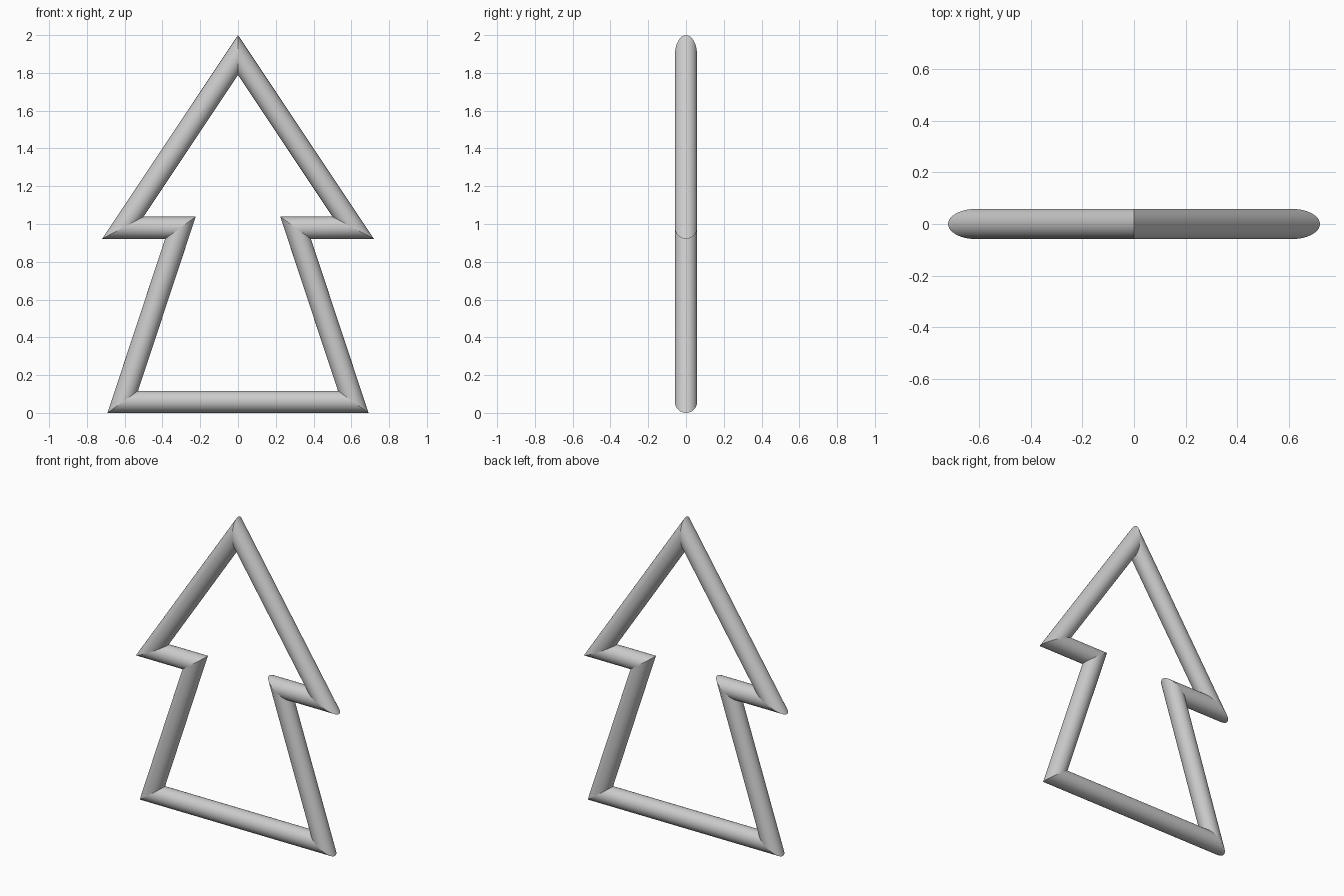
import bpy, bmesh, math
from mathutils import Vector

if "Cube" in bpy.data.objects:
    bpy.data.objects.remove(bpy.data.objects["Cube"])

R, SIDES = 0.0585, 48

# Centre line of the right half (x, z), mirrored to close the loop
half = [(0.61, 0.98), (0.305, 0.98), (0.61, R)]
path = [(0, 1.8945)] + half + [(-x, z) for x, z in reversed(half)]
path = [Vector((x, 0, z)) for x, z in path]
n = len(path)

# Round tube with true mitred corners
bm = bmesh.new()
rings = []
for i, p in enumerate(path):
    d_in = (p - path[i - 1]).normalized()
    d_out = (path[(i + 1) % n] - p).normalized()
    n_in = Vector((-d_in.z, 0, d_in.x))
    n_out = Vector((-d_out.z, 0, d_out.x))
    mitre = (n_in + n_out).normalized()
    mitre *= R / mitre.dot(n_in)
    ring = []
    for k in range(SIDES):
        a = math.tau * k / SIDES
        ring.append(bm.verts.new(p + mitre * math.cos(a) + Vector((0, R * math.sin(a), 0))))
    rings.append(ring)

for i in range(n):
    a, b = rings[i], rings[(i + 1) % n]
    for k in range(SIDES):
        j = (k + 1) % SIDES
        bm.faces.new((a[k], a[j], b[j], b[k])).smooth = True

# Crisp seams at the mitres
for ring in rings:
    for k in range(SIDES):
        bm.edges.get((ring[k], ring[(k + 1) % SIDES])).smooth = False

bmesh.ops.recalc_face_normals(bm, faces=bm.faces)
mesh = bpy.data.meshes.new("tree_outline_tube")
bm.to_mesh(mesh)
bm.free()
obj = bpy.data.objects.new("tree_outline_tube", mesh)
bpy.context.collection.objects.link(obj)
